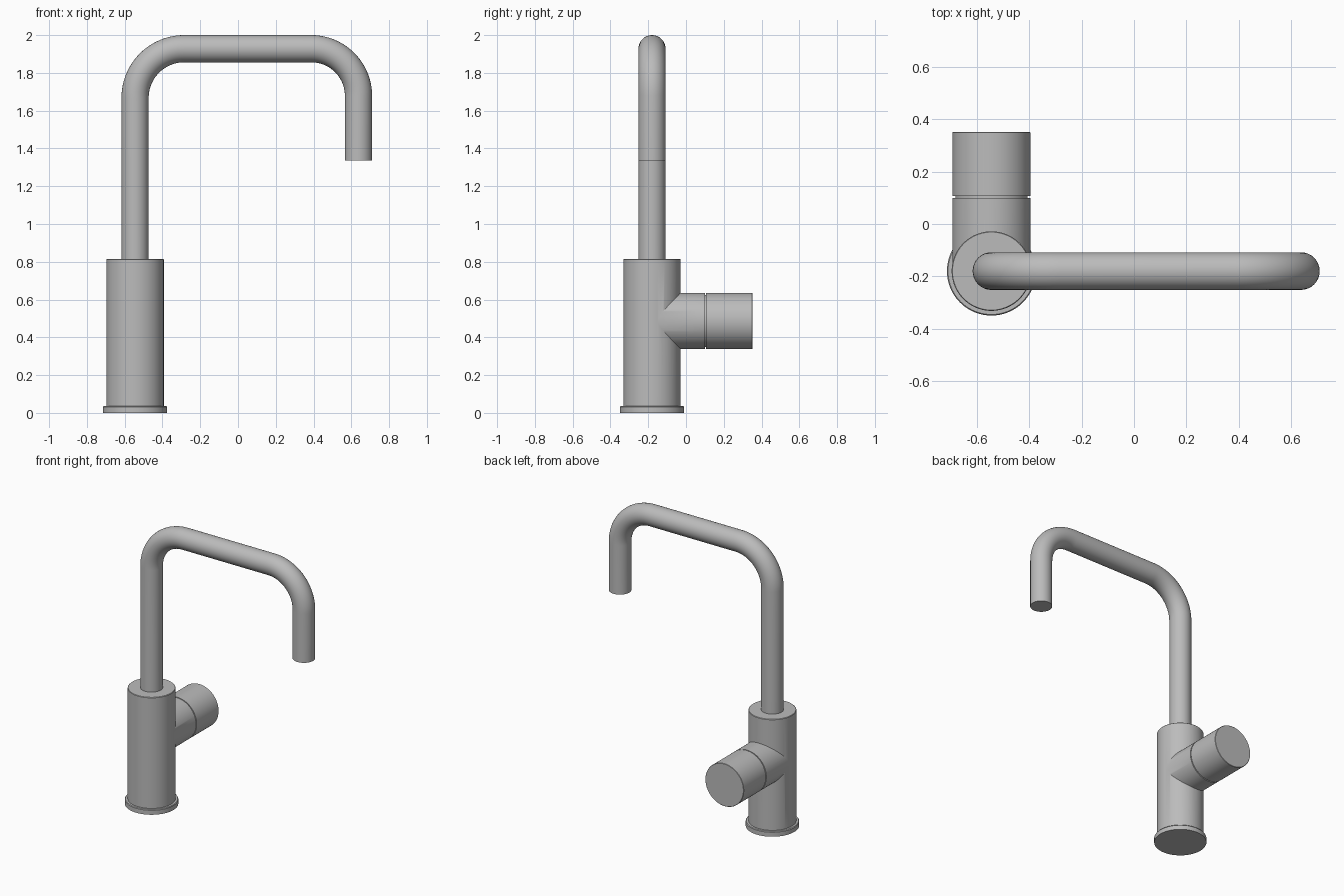
import bpy
import math
from mathutils import Matrix, Vector

cube = bpy.data.objects.get("Cube")
if cube:
    bpy.data.objects.remove(cube, do_unlink=True)

SEGMENTS = 96
AXIS = Vector((-0.545, -0.18, 0))
HANDLE_Z = 0.487

steel = bpy.data.materials.new("brushed steel grey")
steel.use_nodes = True
steel.diffuse_color = (0.5, 0.5, 0.5, 1)
steel.node_tree.nodes["Principled BSDF"].inputs["Base Color"].default_value = (0.5, 0.5, 0.5, 1)


def add_object(name, data):
    obj = bpy.data.objects.new(name, data)
    bpy.context.collection.objects.link(obj)
    data.materials.append(steel)
    return obj


def shade(obj):
    bpy.ops.object.select_all(action="DESELECT")
    obj.select_set(True)
    bpy.context.view_layer.objects.active = obj
    bpy.ops.object.shade_smooth_by_angle(angle=math.radians(30))


def turned(name, profile, matrix):
    """Solid of revolution from (radius, height) pairs, capped at both ends."""
    verts, faces = [], []
    for radius, height in profile:
        for i in range(SEGMENTS):
            a = math.tau * i / SEGMENTS
            verts.append(matrix @ Vector((radius * math.cos(a), radius * math.sin(a), height)))
    for r in range(len(profile) - 1):
        for i in range(SEGMENTS):
            j = (i + 1) % SEGMENTS
            low, high = r * SEGMENTS, (r + 1) * SEGMENTS
            faces.append((low + i, low + j, high + j, high + i))
    faces.append(tuple(reversed(range(SEGMENTS))))
    faces.append(tuple(range(len(verts) - SEGMENTS, len(verts))))
    mesh = bpy.data.meshes.new(name)
    mesh.from_pydata(verts, [], faces)
    return add_object(name, mesh)


upright = Matrix.Translation(AXIS)
backward = Matrix.Translation(AXIS + Vector((0, 0, HANDLE_Z))) @ Matrix.Rotation(-math.pi / 2, 4, "X")

# Base flange
flange = turned("base_flange", [(0.17, 0), (0.17, 0.031), (0.166, 0.036)], upright)
shade(flange)

# Body with the handle branch merged into it
body = turned("body", [(0.152, 0.02), (0.152, 0.812), (0.149, 0.815)], upright)
branch = turned("handle_branch", [(0.149, 0), (0.149, 0.28)], backward)
union = body.modifiers.new("branch", "BOOLEAN")
union.operation = "UNION"
union.solver = "EXACT"
union.object = branch
bpy.context.view_layer.update()
merged = bpy.data.meshes.new_from_object(body.evaluated_get(bpy.context.evaluated_depsgraph_get()))
body.modifiers.clear()
body.data = merged
bpy.data.objects.remove(branch, do_unlink=True)
shade(body)

# Turning handle, set off by a thin recessed neck
handle = turned("handle", [(0.138, 0.27), (0.138, 0.287), (0.149, 0.287),
                           (0.149, 0.53), (0.147, 0.532)], backward)
shade(handle)

# Spout path: up, across and down with round bends
TUBE, LEFT_X, RIGHT_X, TOP_Z = 0.072, AXIS.x, 0.638, 1.928
BEND_STEPS = 24


def bend(cx, radius, start):
    return [(cx + radius * math.cos(a), TOP_Z - radius + radius * math.sin(a))
            for a in (start - math.pi / 2 * i / BEND_STEPS for i in range(BEND_STEPS + 1))]


path = [(LEFT_X, 0.78)]
path += bend(LEFT_X + 0.26, 0.26, math.pi)
path += bend(RIGHT_X - 0.25, 0.25, math.pi / 2)
path.append((RIGHT_X, 1.337))

curve = bpy.data.curves.new("spout", "CURVE")
curve.dimensions = "3D"
curve.bevel_depth = TUBE
curve.bevel_resolution = 14
curve.use_fill_caps = True
spline = curve.splines.new("POLY")
spline.points.add(len(path) - 1)
for point, (x, z) in zip(spline.points, path):
    point.co = (x, AXIS.y, z, 1)
guide = add_object("spout_path", curve)
bpy.context.view_layer.update()
tube = bpy.data.meshes.new_from_object(guide.evaluated_get(bpy.context.evaluated_depsgraph_get()))
bpy.data.objects.remove(guide, do_unlink=True)
tube.materials.clear()
spout = add_object("spout", tube)
shade(spout)
